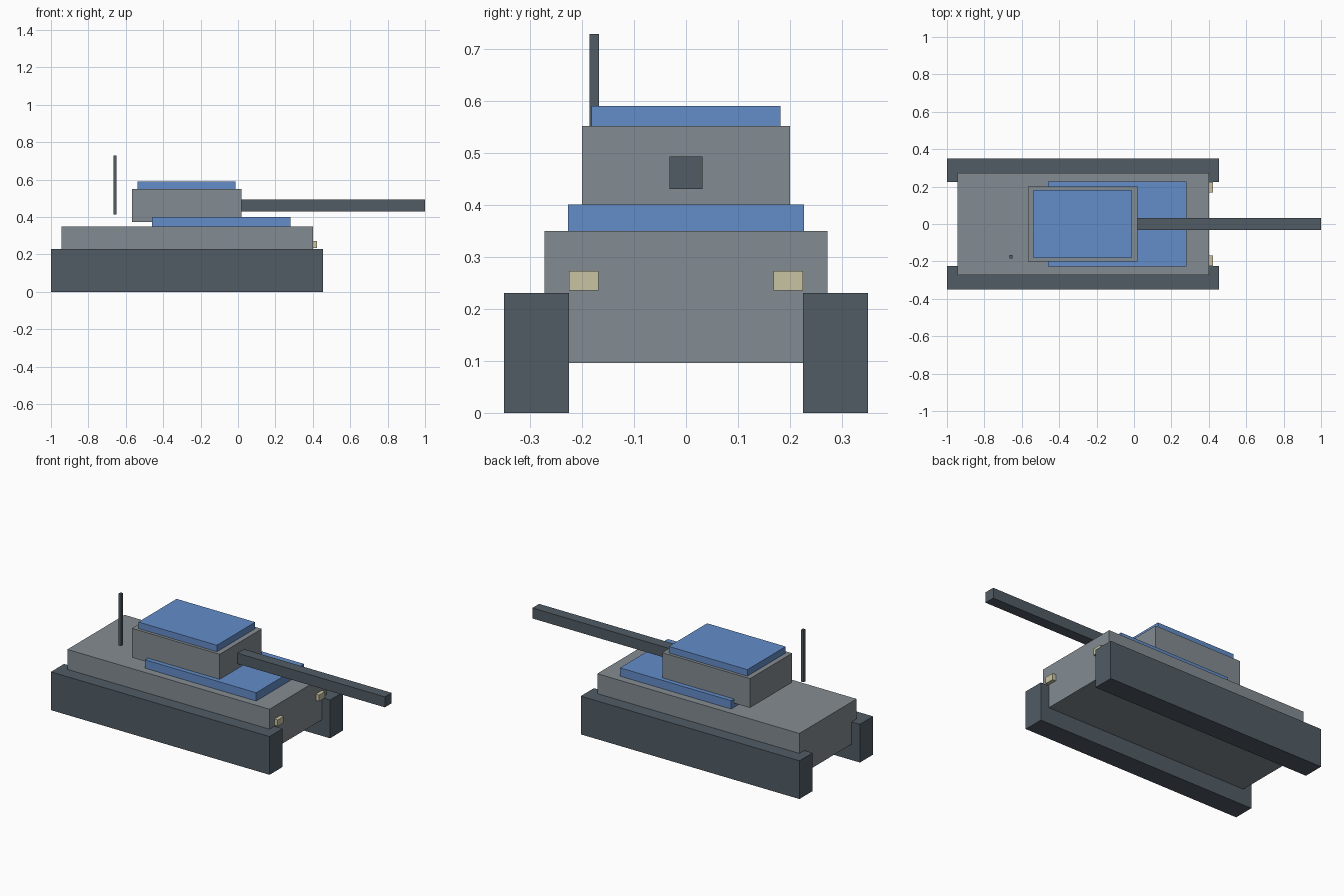
import bpy
import bmesh
from mathutils import Vector

cube = bpy.data.objects.get("Cube")
if cube:
    bpy.data.objects.remove(cube, do_unlink=True)


def material(name, rgb):
    mat = bpy.data.materials.new(name)
    mat.use_nodes = True
    colour = (*rgb, 1.0)
    mat.diffuse_color = colour
    mat.node_tree.nodes["Principled BSDF"].inputs["Base Color"].default_value = colour
    return mat


grey = material("hull grey", (0.231, 0.262, 0.287))
dark = material("dark slate", (0.083, 0.107, 0.130))
blue = material("panel blue", (0.125, 0.266, 0.59))
cream = material("lamp cream", (0.578, 0.546, 0.366))


def box(name, mat, x, y, z):
    """Box spanning the given (min, max) ranges, with its origin at its centre."""
    low, high = Vector((x[0], y[0], z[0])), Vector((x[1], y[1], z[1]))
    size = high - low
    bm = bmesh.new()
    bmesh.ops.create_cube(bm, size=1.0)
    bmesh.ops.scale(bm, vec=size, verts=bm.verts)
    mesh = bpy.data.meshes.new(name)
    bm.to_mesh(mesh)
    bm.free()
    mesh.materials.append(mat)
    obj = bpy.data.objects.new(name, mesh)
    obj.location = (low + high) / 2
    bpy.context.collection.objects.link(obj)
    return obj


def centred(name, mat, x, half_width, z):
    return box(name, mat, x, (-half_width, half_width), z)


def pair(name, mat, x, y, z):
    """One box on each side of the centre line."""
    box("back_" + name, mat, x, y, z)
    box("front_" + name, mat, x, (-y[1], -y[0]), z)


# Running gear and body
pair("track", dark, (-1.0, 0.455), (0.225, 0.35), (0.0, 0.23))
centred("hull", grey, (-0.945, 0.4), 0.272, (0.096, 0.35))
centred("deck_panel", blue, (-0.46, 0.28), 0.227, (0.35, 0.4))
pair("headlamp", cream, (0.4, 0.422), (0.168, 0.225), (0.235, 0.273))

# Turret, roof panel and gun
centred("turret", grey, (-0.566, 0.018), 0.2, (0.375, 0.551))
centred("turret_roof_panel", blue, (-0.536, -0.013), 0.182, (0.551, 0.59))
centred("gun_barrel", dark, (0.018, 1.0), 0.032, (0.43, 0.493))

# Aerial behind the turret
box("aerial", dark, (-0.665, -0.65), (-0.185, -0.167), (0.415, 0.728))
